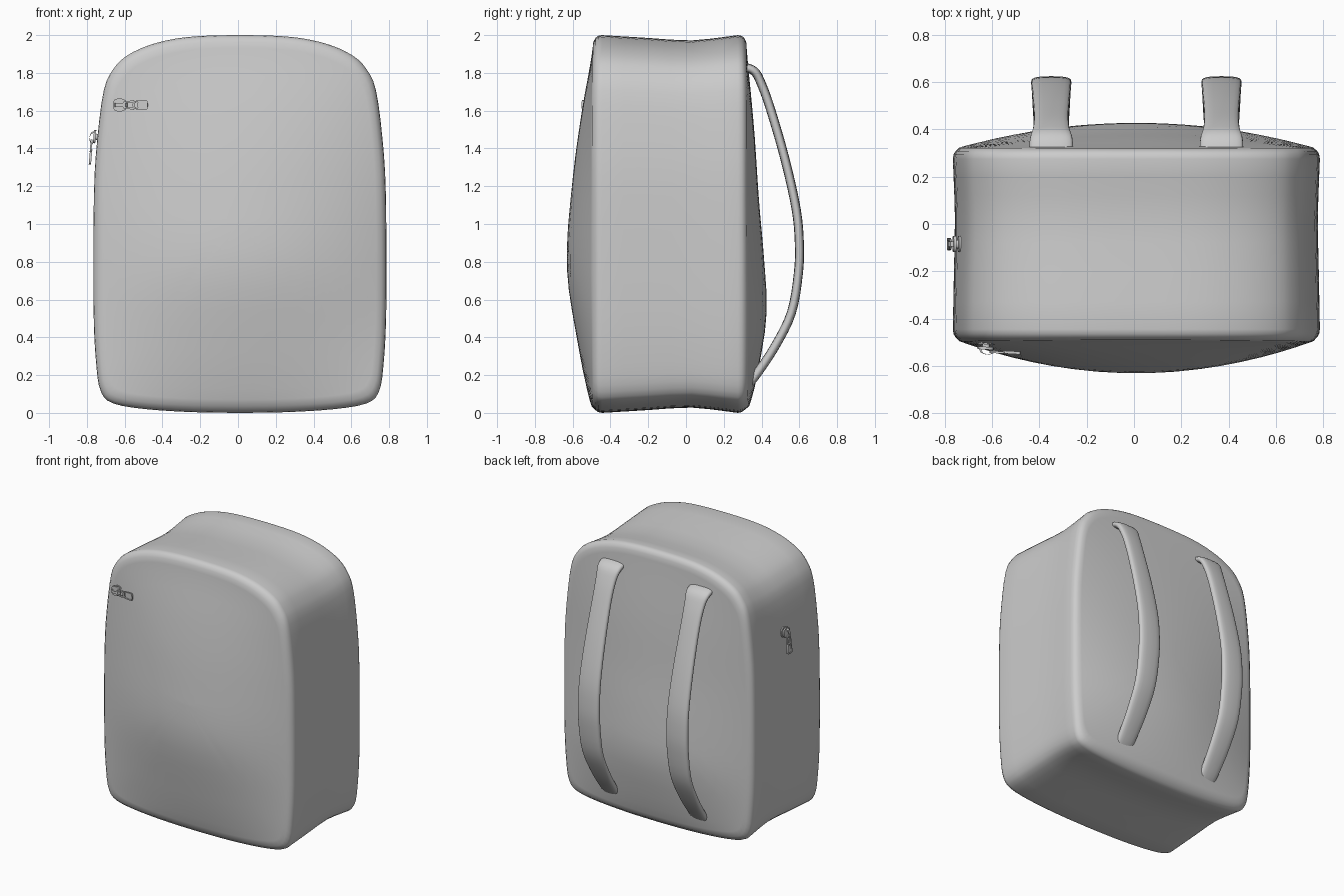
import bpy, bmesh, math
from mathutils import Vector, Matrix

if "Cube" in bpy.data.objects:
    bpy.data.objects.remove(bpy.data.objects["Cube"])


def spline(pts, n=4):
    """Catmull-Rom samples through the given points."""
    out = []
    for i in range(len(pts) - 1):
        a, b = Vector(pts[i]), Vector(pts[i + 1])
        p = Vector(pts[i - 1]) if i else 2 * a - b
        q = Vector(pts[i + 2]) if i + 2 < len(pts) else 2 * b - a
        for k in range(n):
            t = k / n
            out.append(0.5 * (2 * a + (b - p) * t + (2 * p - 5 * a + 4 * b - q) * t * t
                              + (3 * a - p - 3 * b + q) * t ** 3))
    return out + [Vector(pts[-1])]


def interp(table, z):
    for a, b in zip(table, table[1:]):
        if z <= b[0]:
            t = max(0, (z - a[0]) / max(b[0] - a[0], 1e-6))
            return a[1] + (b[1] - a[1]) * t
    return table[-1][1]


def loft(bm, rings, wrap=False):
    """Skin a list of equal rings; cap the ends, or join last to first."""
    vs = [[bm.verts.new(p) for p in r] for r in rings]
    n = len(vs[0])
    pairs = list(zip(vs, vs[1:])) + ([(vs[-1], vs[0])] if wrap else [])
    for a, b in pairs:
        for i in range(n):
            j = (i + 1) % n
            bm.faces.new((a[i], a[j], b[j], b[i]))
    if not wrap:
        bm.faces.new(vs[0][::-1])
        bm.faces.new(vs[-1])


def finish(bm, name, matrix=None, angle=40):
    bmesh.ops.recalc_face_normals(bm, faces=bm.faces)
    me = bpy.data.meshes.new(name)
    bm.to_mesh(me)
    bm.free()
    ob = bpy.data.objects.new(name, me)
    bpy.context.collection.objects.link(ob)
    if matrix:
        ob.matrix_world = matrix
    bpy.ops.object.select_all(action='DESELECT')
    ob.select_set(True)
    bpy.context.view_layer.objects.active = ob
    bpy.ops.object.shade_smooth_by_angle(angle=math.radians(angle))
    return ob


def superellipse(rx, ry, e, n=20):
    out = []
    for k in range(n):
        c, s = math.cos(math.tau * k / n), math.sin(math.tau * k / n)
        out.append((rx * math.copysign(abs(c) ** e, c), ry * math.copysign(abs(s) ** e, s)))
    return out


CX = 0.01
# bag body: front outline (half), swept through y with a waist, domed front and back
half = spline([(0, 2), (0.17, 1.997), (0.33, 1.983), (0.48, 1.947), (0.60, 1.89), (0.67, 1.82),
               (0.72, 1.71), (0.755, 1.45), (0.773, 1.15), (0.775, 0.55), (0.76, 0.25),
               (0.735, 0.11), (0.67, 0.05), (0.5, 0.02), (0.25, 0.004), (0, 0)], 3)
outline = half + [Vector((-p.x, p.y)) for p in half[-2:0:-1]]
front_bulge = spline([(0, 0), (0.07, 0.025), (0.18, 0.05), (0.33, 0.08), (0.77, 0.145),
                      (1.23, 0.115), (1.6, 0.065), (1.85, 0.02), (2, 0)])
back_bulge = spline([(0, 0), (0.04, 0.02), (0.17, 0.055), (0.5, 0.11), (0.78, 0.1),
                     (1.13, 0.07), (1.5, 0.045), (1.85, 0.012), (2, 0)])


def body_ring(y, ix=0.0, iz=0.0, bulge=None, sign=1):
    ring = []
    for p in outline:
        x, z = p.x * (1 - ix), 1 + (p.y - 1) * (1 - iz)
        d = interp(bulge, z) * (1 - (x / 0.775) ** 2) if bulge else 0
        ring.append((CX + x, y + sign * d, z))
    return ring


dome = [0.035, 0.07, 0.13, 0.22, 0.32, 0.43, 0.54, 0.65, 0.76, 0.87, 0.96, 0.995]
rings = [body_ring(-0.486, s, s, front_bulge, -1) for s in reversed(dome)]
rings += [body_ring(y, i, i) for y, i in [(-0.478, 0.014), (-0.465, 0.004), (-0.445, 0)]]
rings += [body_ring(y, i * 0.4, i) for y, i in
          [(-0.33, 0.007), (-0.2, 0.015), (-0.08, 0.024), (0.03, 0.028), (0.12, 0.02), (0.2, 0.01)]]
rings += [body_ring(y, i, i) for y, i in [(0.275, 0), (0.295, 0.004), (0.308, 0.014)]]
rings += [body_ring(0.316, s, s, back_bulge, 1) for s in dome]
bm = bmesh.new()
loft(bm, rings)
finish(bm, "bag_body", angle=60)

# shoulder straps: path in y, z with half width, bowed behind the back panel
path = spline([(0.29, 1.835, 0.093), (0.36, 1.81, 0.09), (0.40, 1.74, 0.078), (0.45, 1.60, 0.073),
               (0.525, 1.34, 0.078), (0.583, 1.08, 0.083), (0.600, 0.90, 0.085),
               (0.595, 0.74, 0.085), (0.558, 0.53, 0.082), (0.47, 0.35, 0.077),
               (0.37, 0.20, 0.07), (0.32, 0.14, 0.065)])
for side, label in ((-1, "left"), (1, "right")):
    bm = bmesh.new()
    rings = []
    for i, p in enumerate(path):
        t = path[min(i + 1, len(path) - 1)] - path[max(i - 1, 0)]
        nrm = Vector((0, -t.y, t.x)).normalized()
        c = Vector((CX + side * 0.36, p.x, p.y))
        rings.append([c + Vector((u, 0, 0)) + nrm * v for u, v in superellipse(p.z, 0.024, 0.7)])
    loft(bm, rings)
    finish(bm, label + "_strap", angle=60)


# zip puller: built along local x with local z pointing off the fabric
def zip_puller(name, matrix):
    bm = bmesh.new()

    def plate(x, rx, ry, z0, z1):
        loft(bm, [[(x + u, v, z) for u, v in superellipse(rx, ry, 0.7, 14)] for z in (z0, z1)])

    def frame(x, rx, ry, w, z0, z1):
        loft(bm, [[(x + u, v * (1 + 0.15 * u / rx), z) for u, v in superellipse(rx - k, ry - k, 0.4, 16)]
                  for k, z in ((0, z0), (0, z1), (w, z1), (w, z0))], wrap=True)

    plate(0.035, 0.035, 0.034, 0.0, 0.012)
    plate(0.035, 0.016, 0.018, 0.01, 0.024)
    plate(0.035, 0.035, 0.034, 0.022, 0.034)
    arch = [(0.01, 0.032), (0.018, 0.048), (0.04, 0.055), (0.062, 0.05), (0.072, 0.034)]
    loft(bm, [[(x + a, v, z) for a, v in ((-0.004, -0.01), (0.005, -0.01), (0.005, 0.01), (-0.004, 0.01))]
              for x, z in arch])
    frame(0.085, 0.033, 0.022, 0.009, 0.038, 0.047)
    frame(0.145, 0.04, 0.025, 0.008, 0.034, 0.046)
    plate(0.155, 0.028, 0.02, 0.037, 0.043)
    finish(bm, name, matrix, 35)


def basis(x, z, loc):
    x, z = Vector(x).normalized(), Vector(z).normalized()
    y = z.cross(x)
    return Matrix.Translation(loc) @ Matrix((x, y, z)).transposed().to_4x4()


zip_puller("front_zip_puller", basis((1, -0.06, 0), (-0.06, -1, 0), (-0.66, -0.495, 1.63)))
zip_puller("side_zip_puller", basis((-0.09, 0, -1), (-1, 0, 0.09), (-0.728, -0.085, 1.495)))
